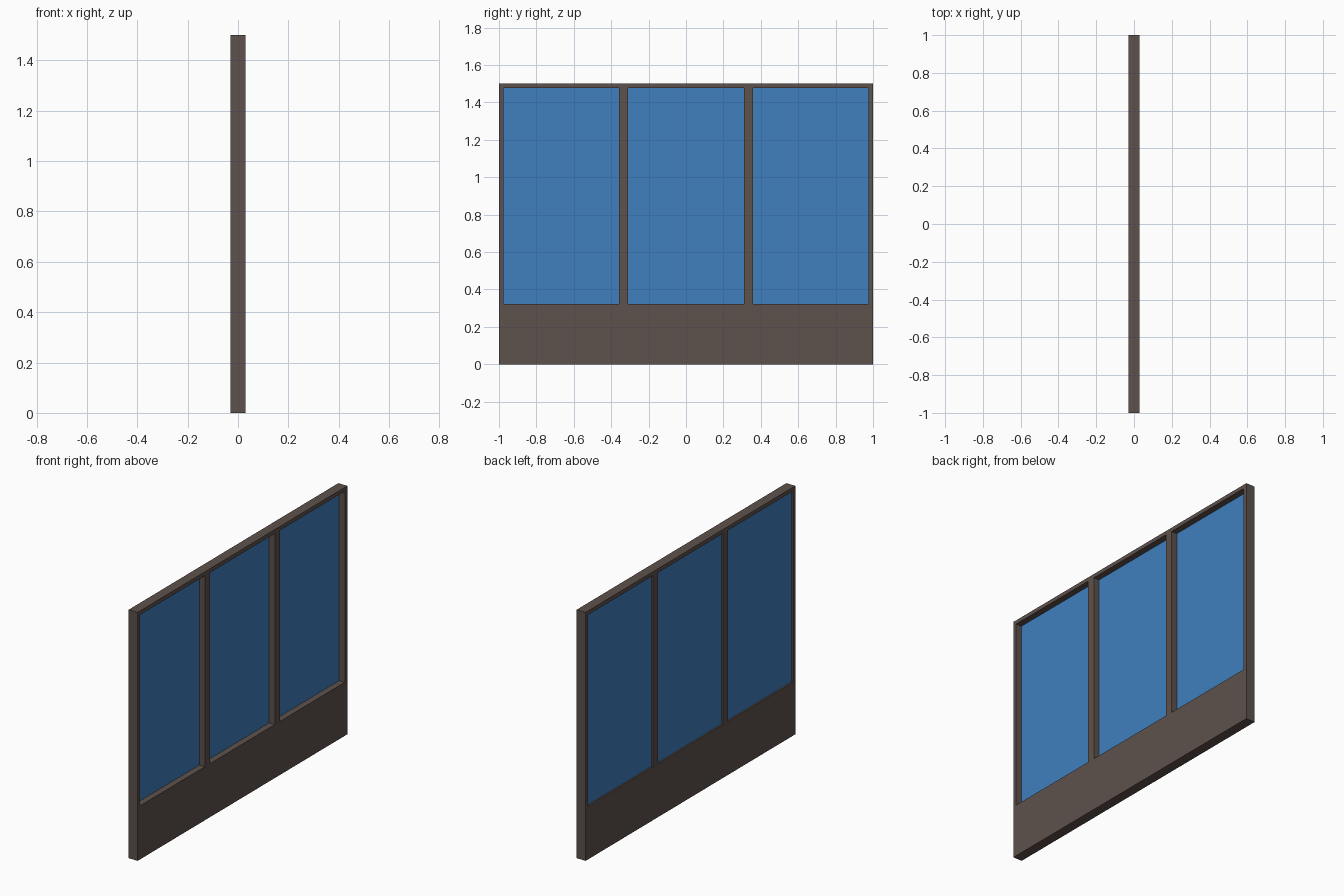
import bpy, bmesh

if "Cube" in bpy.data.objects:
    bpy.data.objects.remove(bpy.data.objects["Cube"])

DEPTH = 0.06                          # frame thickness along x
WIDTH, HEIGHT = 2.0, 1.5
EDGE, POST, SILL = 0.024, 0.049, 0.323
PANE = (WIDTH - 2 * EDGE - 2 * POST) / 3
GLASS_X = (-0.02, -0.008)             # panes sit towards the -x side


def material(name, rgb):
    m = bpy.data.materials.new(name)
    m.diffuse_color = (*rgb, 1)
    m.use_nodes = True
    m.node_tree.nodes["Principled BSDF"].inputs["Base Color"].default_value = m.diffuse_color
    return m


def add_object(name, bm, mat):
    bmesh.ops.recalc_face_normals(bm, faces=bm.faces)
    mesh = bpy.data.meshes.new(name)
    bm.to_mesh(mesh)
    bm.free()
    mesh.materials.append(mat)
    ob = bpy.data.objects.new(name, mesh)
    bpy.context.collection.objects.link(ob)
    return ob


def slab(name, ys, zs, x0, x1, mat, is_hole=lambda i, j: False):
    """Grid of cells in the yz plane, minus holes, extruded along x."""
    bm = bmesh.new()
    v = [[bm.verts.new((x0, y, z)) for z in zs] for y in ys]
    for i in range(len(ys) - 1):
        for j in range(len(zs) - 1):
            if not is_hole(i, j):
                bm.faces.new((v[i][j], v[i + 1][j], v[i + 1][j + 1], v[i][j + 1]))
    back = bm.faces[:]
    ext = bmesh.ops.extrude_face_region(bm, geom=back, use_keep_orig=True)
    moved = [g for g in ext["geom"] if isinstance(g, bmesh.types.BMVert)]
    bmesh.ops.translate(bm, verts=moved, vec=(x1 - x0, 0, 0))
    return add_object(name, bm, mat)


frame_mat = material("frame_brown", (0.11, 0.082, 0.072))
glass_mat = material("glass_blue", (0.05, 0.215, 0.52))

# Grid lines: edge, then alternating panes and posts
ys = [-WIDTH / 2]
for step in (EDGE, PANE, POST, PANE, POST, PANE, EDGE):
    ys.append(ys[-1] + step)
zs = [0, SILL, HEIGHT - EDGE, HEIGHT]

# One-piece frame with three openings above a solid base panel
slab("window_frame", ys, zs, -DEPTH / 2, DEPTH / 2, frame_mat,
     lambda i, j: j == 1 and i % 2 == 1)

# Glass panes filling the openings
for n, i in enumerate((1, 3, 5), 1):
    slab(f"glass_pane_{n}", ys[i:i + 2], zs[1:3], *GLASS_X, glass_mat)
